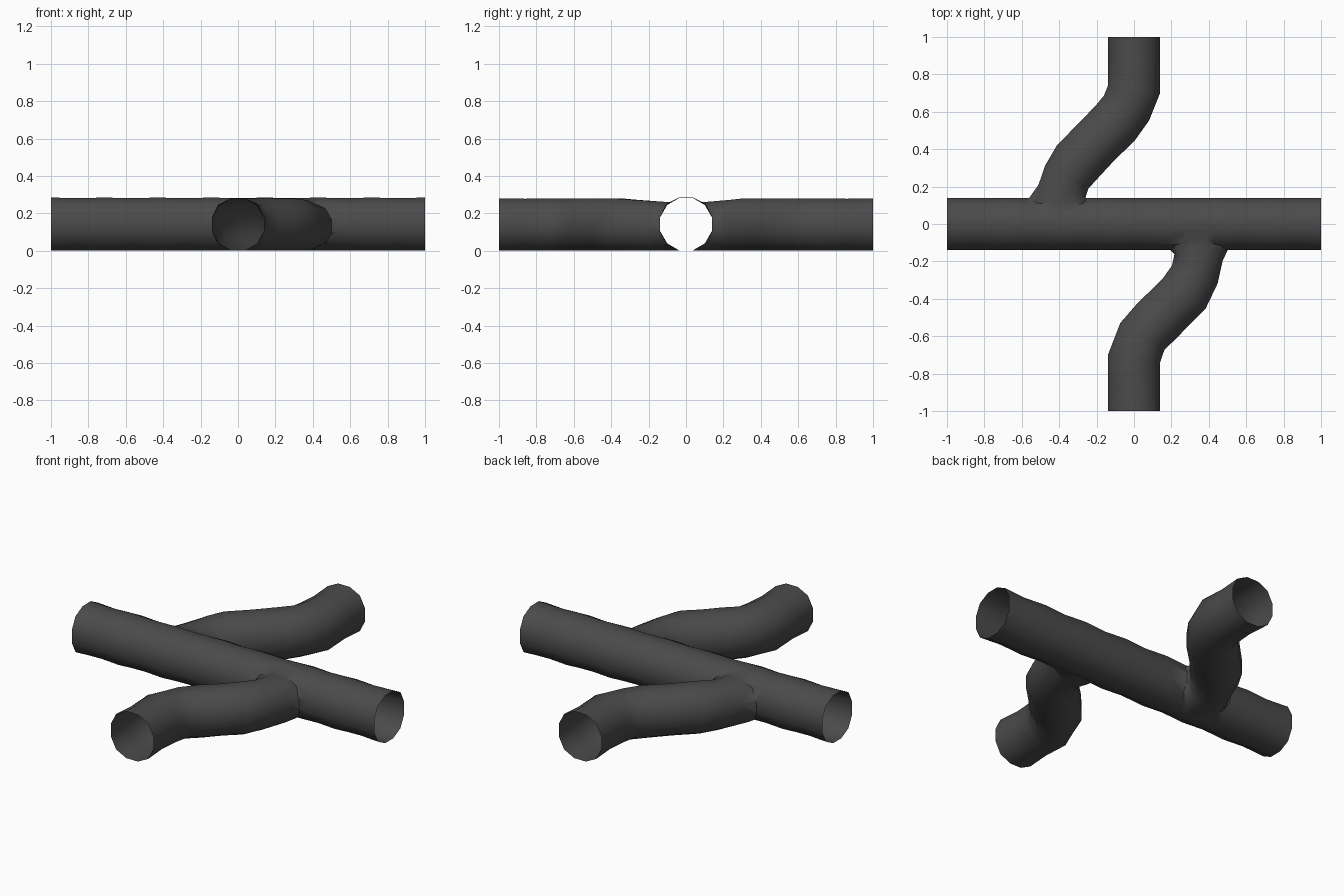
import bpy, bmesh, math
from mathutils import Vector

if "Cube" in bpy.data.objects:
    bpy.data.objects.remove(bpy.data.objects["Cube"])

SIDES = 12
R = 0.14


def tube(name, stations):
    """Closed tube along (x, y, half_width, half_height) stations, resting on the floor."""
    bm = bmesh.new()
    pts = [Vector((s[0], s[1], 0)) for s in stations]
    rings = []
    for i, (x, y, w, h) in enumerate(stations):
        a, b = pts[max(i - 1, 0)], pts[min(i + 1, len(pts) - 1)]
        t = (b - a).normalized()
        if i in (0, len(pts) - 1):      # square-cut ends
            t = Vector((round(t.x), round(t.y), 0)).normalized()
        side = Vector((t.y, -t.x, 0))
        bulge = 1.0 if i % 2 else 1.05  # slightly uneven bored wall
        ring = []
        for k in range(SIDES):
            ang = 2 * math.pi * (k + 0.5) / SIDES
            u = max(-1, min(1, bulge * 1.02 * math.cos(ang)))
            v = max(-1, min(1, bulge * 1.02 * math.sin(ang)))
            ring.append(bm.verts.new(pts[i] + side * u * w + Vector((0, 0, h + v * h))))
        rings.append(ring)
    for r0, r1 in zip(rings, rings[1:]):
        for k in range(SIDES):
            n = (k + 1) % SIDES
            bm.faces.new((r0[k], r0[n], r1[n], r1[k]))
    bm.faces.new(rings[0])
    bm.faces.new(rings[-1])
    bmesh.ops.recalc_face_normals(bm, faces=bm.faces)
    me = bpy.data.meshes.new(name)
    bm.to_mesh(me)
    bm.free()
    ob = bpy.data.objects.new(name, me)
    bpy.context.collection.objects.link(ob)
    return ob


# straight main tunnel
N = 14
tunnel = tube("tunnel", [(-1 + 2 * i / N, 0, R, R + 0.002) for i in range(N + 1)])

# winding side tunnels, flared where they join the main one
back = tube("back_branch", [
    (0, 1, R, R), (0, 0.86, R, R), (0, 0.72, R, R), (-0.04, 0.62, R, R),
    (-0.10, 0.54, R, R), (-0.21, 0.43, R, R), (-0.305, 0.33, R, R),
    (-0.36, 0.25, 0.133, 0.137), (-0.385, 0.175, 0.13, 0.133),
    (-0.395, 0.125, 0.17, 0.132), (-0.395, 0.04, 0.17, 0.13)])
front = tube("front_branch", [
    (0, -1, R, R), (0, -0.86, R, R), (0, -0.72, R, R), (0.045, -0.60, R, R),
    (0.12, -0.52, R, R), (0.20, -0.44, R, R), (0.27, -0.37, R, R),
    (0.325, -0.27, 0.133, 0.137), (0.345, -0.18, 0.13, 0.133),
    (0.345, -0.125, 0.165, 0.132), (0.345, -0.04, 0.165, 0.13)])

# join into one hollow shell with open junctions
bpy.context.view_layer.objects.active = tunnel
for branch in (back, front):
    m = tunnel.modifiers.new("join", 'BOOLEAN')
    m.operation = 'UNION'
    m.solver = 'EXACT'
    m.object = branch
    bpy.ops.object.modifier_apply(modifier=m.name)
    bpy.data.objects.remove(branch)

# open the four mouths
bm = bmesh.new()
bm.from_mesh(tunnel.data)
caps = [f for f in bm.faces
        if all(abs(v.co.x) > 0.998 for v in f.verts)
        or all(abs(v.co.y) > 0.998 for v in f.verts)]
bmesh.ops.delete(bm, geom=caps, context='FACES')
bm.to_mesh(tunnel.data)
bm.free()

# dark wall colour
mat = bpy.data.materials.new("dark_wall")
mat.diffuse_color = (0.07, 0.07, 0.07, 1)
mat.use_nodes = True
mat.node_tree.nodes["Principled BSDF"].inputs["Base Color"].default_value = mat.diffuse_color
tunnel.data.materials.clear()
tunnel.data.materials.append(mat)

bpy.ops.object.select_all(action='DESELECT')
tunnel.select_set(True)
bpy.ops.object.shade_smooth_by_angle(angle=math.radians(50))
